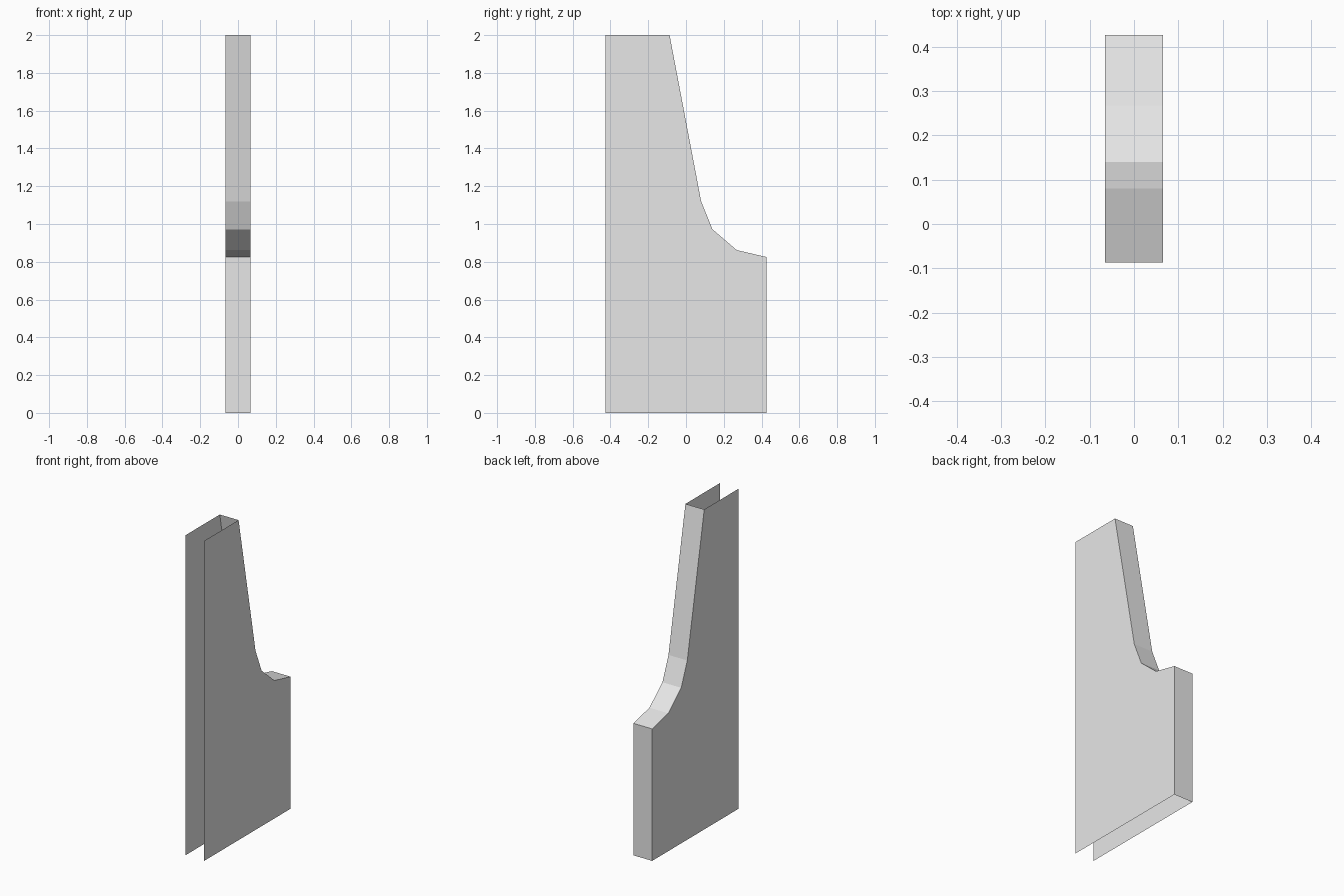
import bpy

cube = bpy.data.objects.get("Cube")
if cube:
    bpy.data.objects.remove(cube, do_unlink=True)

HALF_WIDTH = 0.065
FRONT_Y = -0.427
HEIGHT = 2.0

# Rear outline (y, z), from the foot up to the open top
REAR = [(0.427, 0), (0.427, 0.825), (0.268, 0.862), (0.14, 0.972),
        (0.08, 1.12), (-0.087, HEIGHT)]

grey = bpy.data.materials.new("light grey")
grey.use_nodes = True
colour = (0.8, 0.8, 0.8, 1)
grey.diffuse_color = colour
grey.node_tree.nodes["Principled BSDF"].inputs["Base Color"].default_value = colour


def add_part(name, verts, faces):
    mesh = bpy.data.meshes.new(name)
    mesh.from_pydata(verts, [], faces)
    mesh.materials.append(grey)
    mesh.update()
    obj = bpy.data.objects.new(name, mesh)
    bpy.context.collection.objects.link(obj)
    return obj


# Two thin side panels, facing outwards
outline = [(FRONT_Y, 0)] + REAR + [(FRONT_Y, HEIGHT)]
for name, side in (("left_panel", 1), ("right_panel", -1)):
    points = outline[::side]
    add_part(name, [(side * HALF_WIDTH, y, z) for y, z in points],
             [range(len(points))])

# Bent rear strip joining the panels; front, top and bottom stay open
n = len(REAR)
strip = [(x, y, z) for x in (-HALF_WIDTH, HALF_WIDTH) for y, z in REAR]
add_part("rear_strip", strip,
         [(i, i + 1, n + i + 1, n + i) for i in range(n - 1)])
